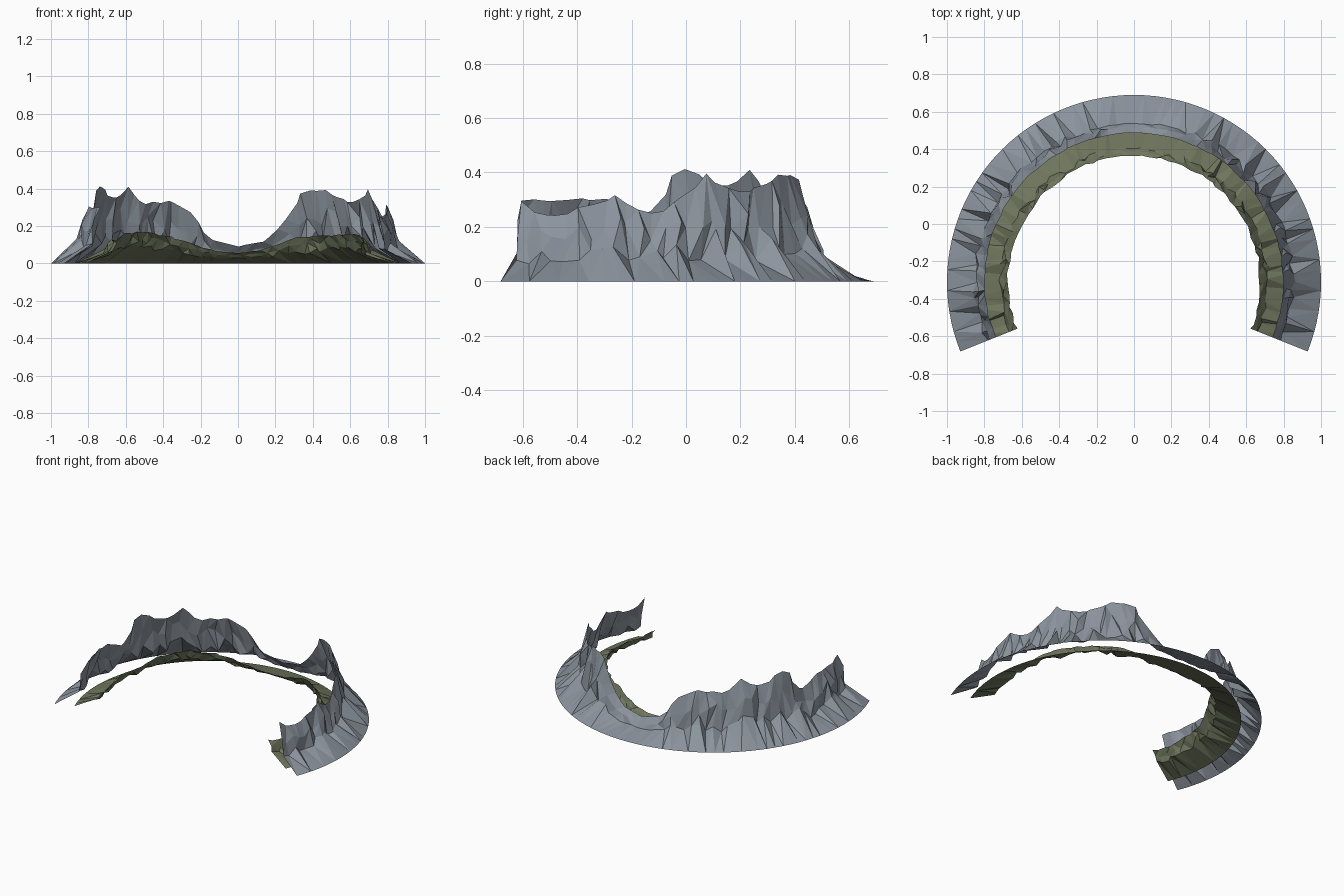
import bpy, math, random

if "Cube" in bpy.data.objects:
    bpy.data.objects.remove(bpy.data.objects["Cube"])

random.seed(7)
CY = -0.31        # centre of the arc
END = 21.8        # degrees the arc runs past the half circle


def material(name, rgb):
    m = bpy.data.materials.new(name)
    m.diffuse_color = (*rgb, 1)
    m.use_nodes = True
    m.node_tree.nodes["Principled BSDF"].inputs["Base Color"].default_value = m.diffuse_color
    return m


def sample(table, a):
    # linear interpolation of (angle, height) pairs
    for (a0, h0), (a1, h1) in zip(table, table[1:]):
        if a <= a1:
            return h0 + (h1 - h0) * (a - a0) / (a1 - a0)
    return table[-1][1]


def ridge(name, right, left, profile, segs, mat):
    """Sheet swept around the arc; rows are (radius, share of height, jitter)."""
    verts, faces = [], []
    rows = len(profile)
    top = 0.75 * max(v for _, v in right)
    for i in range(segs + 1):
        base = -END + (180 + 2 * END) * i / segs
        side = base if base <= 90 else 180 - base
        h0 = sample(right if base <= 90 else left, side)
        rough = min(1, h0 / top)
        for j, (r, f, jit) in enumerate(profile):
            a = base
            if j > 0:
                r += random.uniform(-jit, jit) * rough
                if 0 < i < segs:
                    a += random.uniform(-1.1, 1.1) * rough
                spread = 0.13 if j < rows - 1 else 0.025
                f += random.uniform(-spread, spread) * rough
            t = math.radians(a)
            verts.append((r * math.cos(t), CY + r * math.sin(t), f * h0))
    for i in range(segs):
        for j in range(rows - 1):
            p, q = i * rows + j, (i + 1) * rows + j
            if random.random() < 0.5:
                faces += [(p, q, q + 1), (p, q + 1, p + 1)]
            else:
                faces += [(p, q, p + 1), (q, q + 1, p + 1)]
    me = bpy.data.meshes.new(name)
    me.from_pydata(verts, [], faces)
    me.materials.append(mat)
    ob = bpy.data.objects.new(name, me)
    bpy.context.collection.objects.link(ob)
    return ob


# Tall grey mountain range: skyline of each half, from the open end to the back
right = [(-22, .30), (-18, .25), (-11, .24), (-5, .27), (4, .315), (8, .28),
         (12, .25), (16, .25), (20, .30), (25, .33), (29.6, .405), (34, .34),
         (42, .33), (48, .35), (54, .385), (63.6, .39), (68, .31), (72, .21),
         (79, .12), (90, .09)]
left = [(-22, .30), (-16, .29), (-6, .305), (2, .305), (8, .26), (12, .24),
        (16, .30), (18.7, .39), (22.5, .42), (26, .39), (30, .36), (34, .34),
        (38, .36), (42, .41), (47, .34), (53, .32), (66, .335), (72, .26),
        (79, .13), (90, .09)]
ridge("mountain_range", right, left,
      [(1.0, 0, 0), (.85, .35, .016), (.828, .66, .018), (.797, 1, .004)], 70,
      material("rock_grey", (.26, .295, .34)))

# Low olive foothills in front of the mountains
hill_r = [(-22, .12), (-10, .10), (0, .12), (10, .13), (18, .16), (42, .15),
          (63, .14), (72, .10), (80, .07), (90, .055)]
hill_l = [(-22, .12), (-10, .11), (0, .13), (15, .12), (25, .16), (43, .17),
          (63, .13), (72, .09), (80, .065), (90, .055)]
ridge("foothills", hill_r, hill_l,
      [(.872, 0, 0), (.715, .48, .012), (.695, .76, .012), (.674, 1, .008)], 70,
      material("hill_olive", (.16, .18, .11)))
